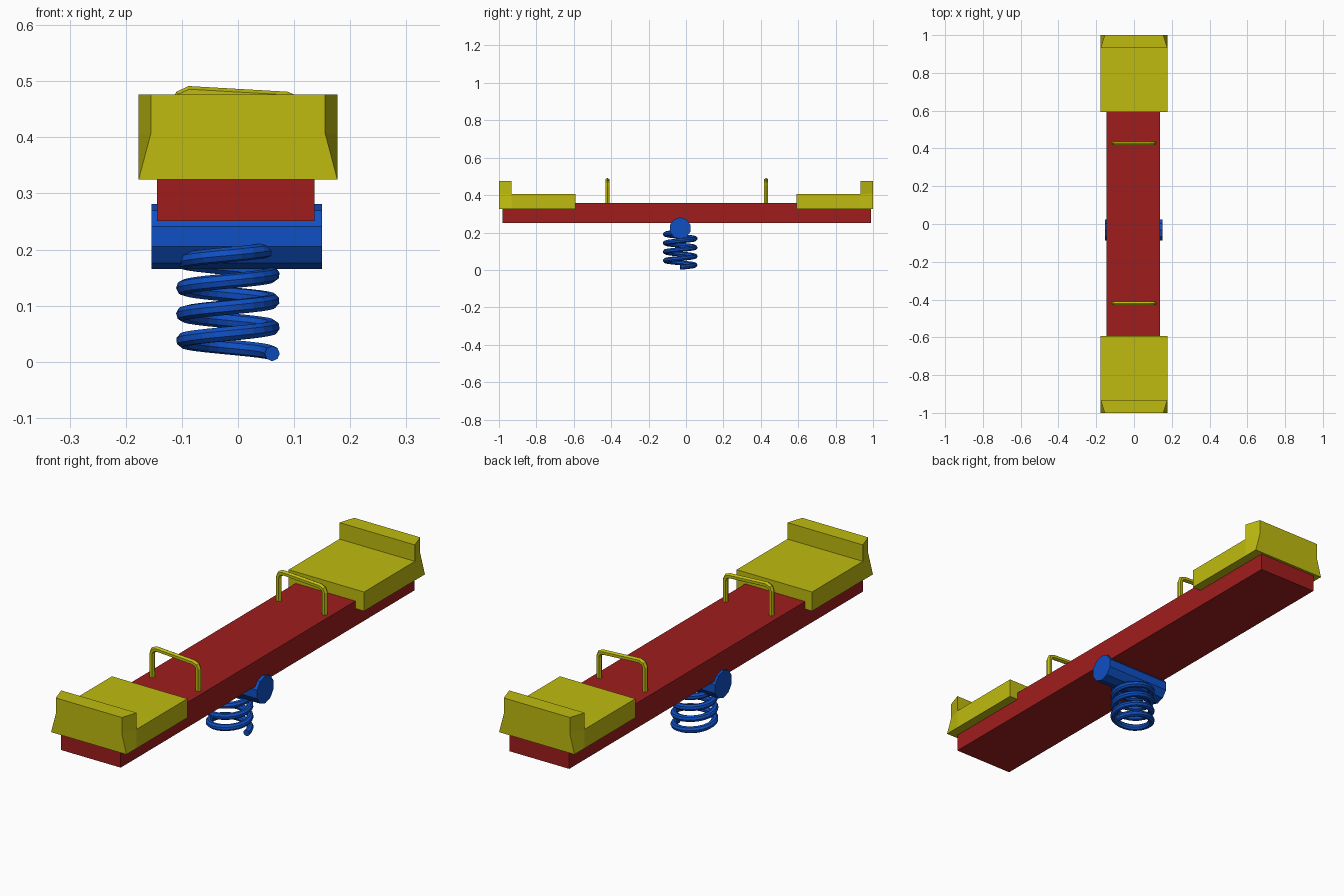
import bpy, bmesh, math
from mathutils import Matrix

if "Cube" in bpy.data.objects:
    bpy.data.objects.remove(bpy.data.objects["Cube"])


def material(name, rgb):
    m = bpy.data.materials.new(name)
    m.diffuse_color = (*rgb, 1)
    m.use_nodes = True
    m.node_tree.nodes["Principled BSDF"].inputs["Base Color"].default_value = m.diffuse_color
    return m


RED = material("red", (0.35, 0.012, 0.012))
YELLOW = material("yellow", (0.52, 0.50, 0.005))
BLUE = material("blue", (0.005, 0.08, 0.55))


def finish(bm, name, mat):
    bmesh.ops.recalc_face_normals(bm, faces=bm.faces[:])
    mesh = bpy.data.meshes.new(name)
    bm.to_mesh(mesh)
    bm.free()
    mesh.materials.append(mat)
    ob = bpy.data.objects.new(name, mesh)
    bpy.context.collection.objects.link(ob)
    return ob


def tube(name, points, radius, resolution, mat):
    """Flat-shaded tube swept along a list of points."""
    cu = bpy.data.curves.new(name, 'CURVE')
    cu.dimensions = '3D'
    cu.bevel_depth = radius
    cu.bevel_resolution = resolution
    cu.use_fill_caps = True
    sp = cu.splines.new('POLY')
    sp.points.add(len(points) - 1)
    for p, co in zip(sp.points, points):
        p.co = (*co, 1)
    sp.use_smooth = False
    cu.materials.append(mat)
    ob = bpy.data.objects.new(name, cu)
    bpy.context.collection.objects.link(ob)
    bpy.ops.object.select_all(action='DESELECT')
    ob.select_set(True)
    bpy.context.view_layer.objects.active = ob
    bpy.ops.object.convert(target='MESH')
    bpy.context.object.data.shade_flat()


# plank
bm = bmesh.new()
size = (0.281, 1.970, 0.106)
bmesh.ops.create_cube(bm, size=1, matrix=Matrix.Translation((-0.004, 0.004, 0.304))
                      @ Matrix.Diagonal((*size, 1)))
finish(bm, "plank", RED)


# seats: side profile as (y, z, half width), the backrest narrows outwards
PROFILE = [(1.0, 0.325, 0.177), (1.0, 0.408, 0.155), (1.0, 0.476, 0.155),
           (0.932, 0.476, 0.177), (0.932, 0.406, 0.177), (0.592, 0.406, 0.177),
           (0.592, 0.325, 0.177), (0.932, 0.325, 0.177)]


def seat(name, side):
    bm = bmesh.new()
    left = [bm.verts.new((-w, side * y, z)) for y, z, w in PROFILE]
    right = [bm.verts.new((w, side * y, z)) for y, z, w in PROFILE]
    n = len(PROFILE)
    for i in range(n):
        j = (i + 1) % n
        bm.faces.new((left[i], left[j], right[j], right[i]))
    for v in (left, right):
        for quad in ((0, 1, 4, 7), (1, 2, 3, 4), (7, 4, 5, 6)):
            bm.faces.new([v[k] for k in quad])
    finish(bm, name, YELLOW)


seat("front_seat", -1)
seat("back_seat", 1)

# grab handles, top bar slightly tilted
for name, y in (("front_handle", -0.42), ("back_handle", 0.428)):
    path = [(-0.108, y, 0.345), (-0.108, y, 0.459), (-0.102, y, 0.473), (-0.086, y, 0.480),
            (0.086, y, 0.470), (0.102, y, 0.464), (0.108, y, 0.449), (0.108, y, 0.345)]
    tube(name, path, 0.0115, 1, YELLOW)

# pivot barrel under the plank
bm = bmesh.new()
bmesh.ops.create_cone(bm, cap_ends=True, segments=10, radius1=0.058, radius2=0.058, depth=0.304,
                      matrix=Matrix.Translation((-0.002, -0.031, 0.223))
                      @ Matrix.Rotation(math.pi / 2, 4, 'Y')
                      @ Matrix.Rotation(math.pi / 2, 4, 'Z'))
finish(bm, "pivot_barrel", BLUE)

# coil spring
TURNS, STEPS = 4, 24
coil = []
for i in range(TURNS * STEPS + 1):
    a = 2 * math.pi * i / STEPS
    coil.append((-0.018 + 0.079 * math.cos(a), -0.031 + 0.079 * math.sin(a),
                 0.0145 + 0.047 * i / STEPS))
tube("spring", coil, 0.0135, 2, BLUE)
